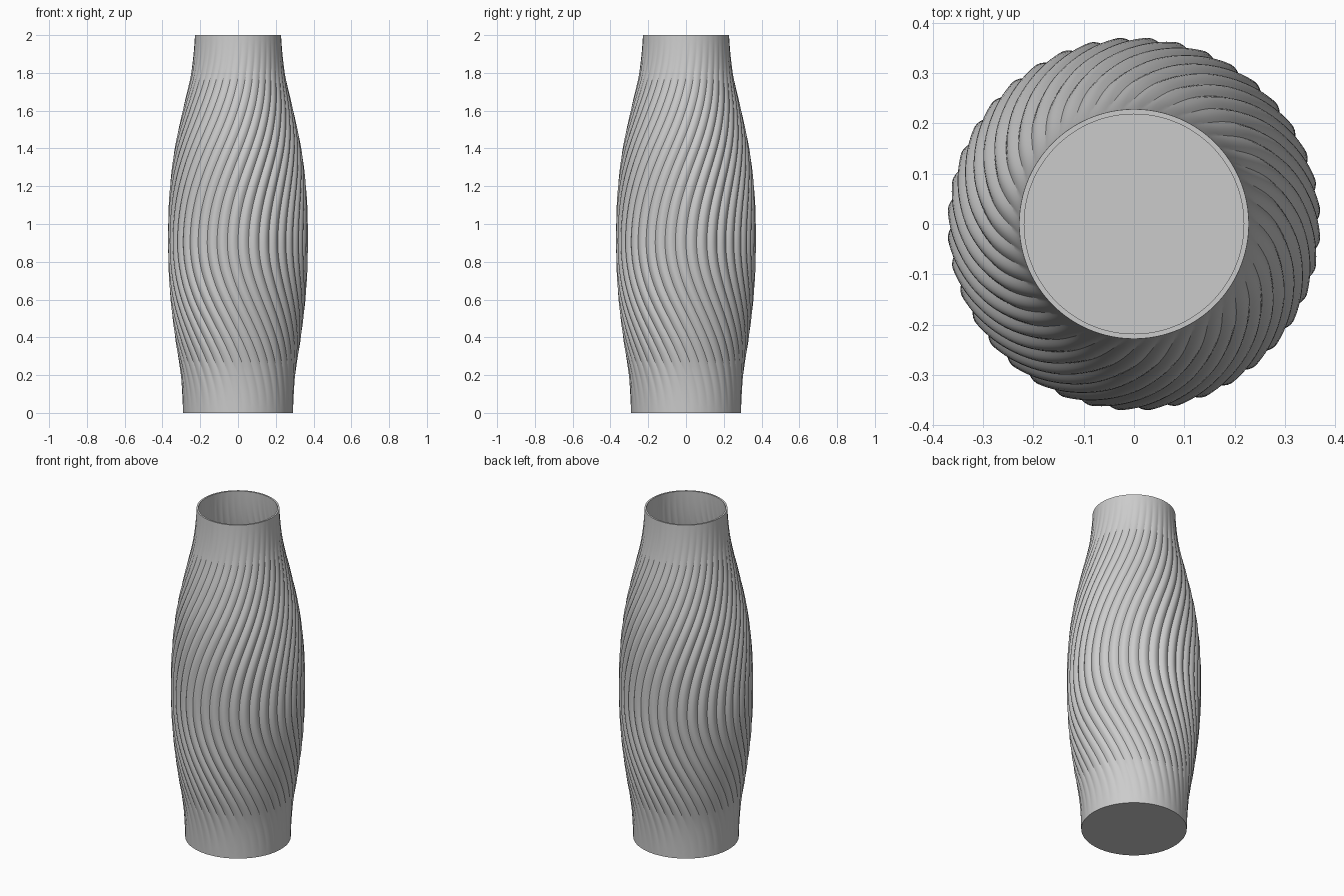
import bpy, bmesh, math

cube = bpy.data.objects.get("Cube")
if cube:
    bpy.data.objects.remove(cube, do_unlink=True)

HEIGHT, WALL = 2.0, 0.01
RIBS, STEPS, RINGS = 40, 8, 80
DEPTH, TWIST, WAIST = 0.012, math.radians(50), 0.9

# Silhouette radii at equal heights from foot to lip
RADII = [0.291, 0.303, 0.333, 0.357, 0.369, 0.37, 0.36, 0.335, 0.293, 0.248, 0.228]


def radius(z):
    """Smooth curve through the silhouette radii."""
    last = len(RADII) - 1
    s = z / HEIGHT * last
    i = min(int(s), last - 1)
    t = s - i
    a, b = RADII[i], RADII[i + 1]
    p = RADII[max(i - 1, 0)]
    n = RADII[min(i + 2, last)]
    m0, m1 = (b - p) / 2, (n - a) / 2
    return (a + m0 * t + (3 * (b - a) - 2 * m0 - m1) * t ** 2
            + (2 * (a - b) + m0 + m1) * t ** 3)


def twist(z):
    """Ribs swing one way up to the waist, then back again."""
    span = HEIGHT - WAIST if z > WAIST else WAIST
    return TWIST * (1 - math.cos(math.pi * (z - WAIST) / span)) / 2


def ring(bm, z, inset):
    """One scalloped ring, with ribs fading out at foot and lip."""
    depth = DEPTH * math.sin(math.pi * z / HEIGHT)
    count = RIBS * STEPS
    verts = []
    for k in range(count):
        scallop = abs(math.sin(math.pi * k / STEPS))
        r = radius(z) - inset - depth * (1 - scallop)
        a = math.tau * k / count + twist(z) - math.pi / 2
        verts.append(bm.verts.new((r * math.cos(a), r * math.sin(a), z)))
    return verts


# Vase: outer wall up, over the lip, inner wall down to the floor
bm = bmesh.new()
rings = [ring(bm, HEIGHT * i / RINGS, 0) for i in range(RINGS + 1)]
rings += [ring(bm, WALL + (HEIGHT - WALL) * i / RINGS, WALL)
          for i in range(RINGS, -1, -1)]
for low, high in zip(rings, rings[1:]):
    for k in range(len(low)):
        bm.faces.new((low[k - 1], low[k], high[k], high[k - 1]))
bm.faces.new(rings[0][::-1])
bm.faces.new(rings[-1])
bmesh.ops.recalc_face_normals(bm, faces=bm.faces)

mesh = bpy.data.meshes.new("ribbed_vase")
bm.to_mesh(mesh)
bm.free()
vase = bpy.data.objects.new("ribbed_vase", mesh)
bpy.context.collection.objects.link(vase)

# Plain grey material
grey = bpy.data.materials.new("plain_grey")
grey.use_nodes = True
colour = (0.6, 0.6, 0.6, 1)
grey.diffuse_color = colour
grey.node_tree.nodes["Principled BSDF"].inputs["Base Color"].default_value = colour
mesh.materials.append(grey)

bpy.ops.object.select_all(action='DESELECT')
vase.select_set(True)
bpy.context.view_layer.objects.active = vase
bpy.ops.object.shade_smooth_by_angle(angle=math.radians(30))
